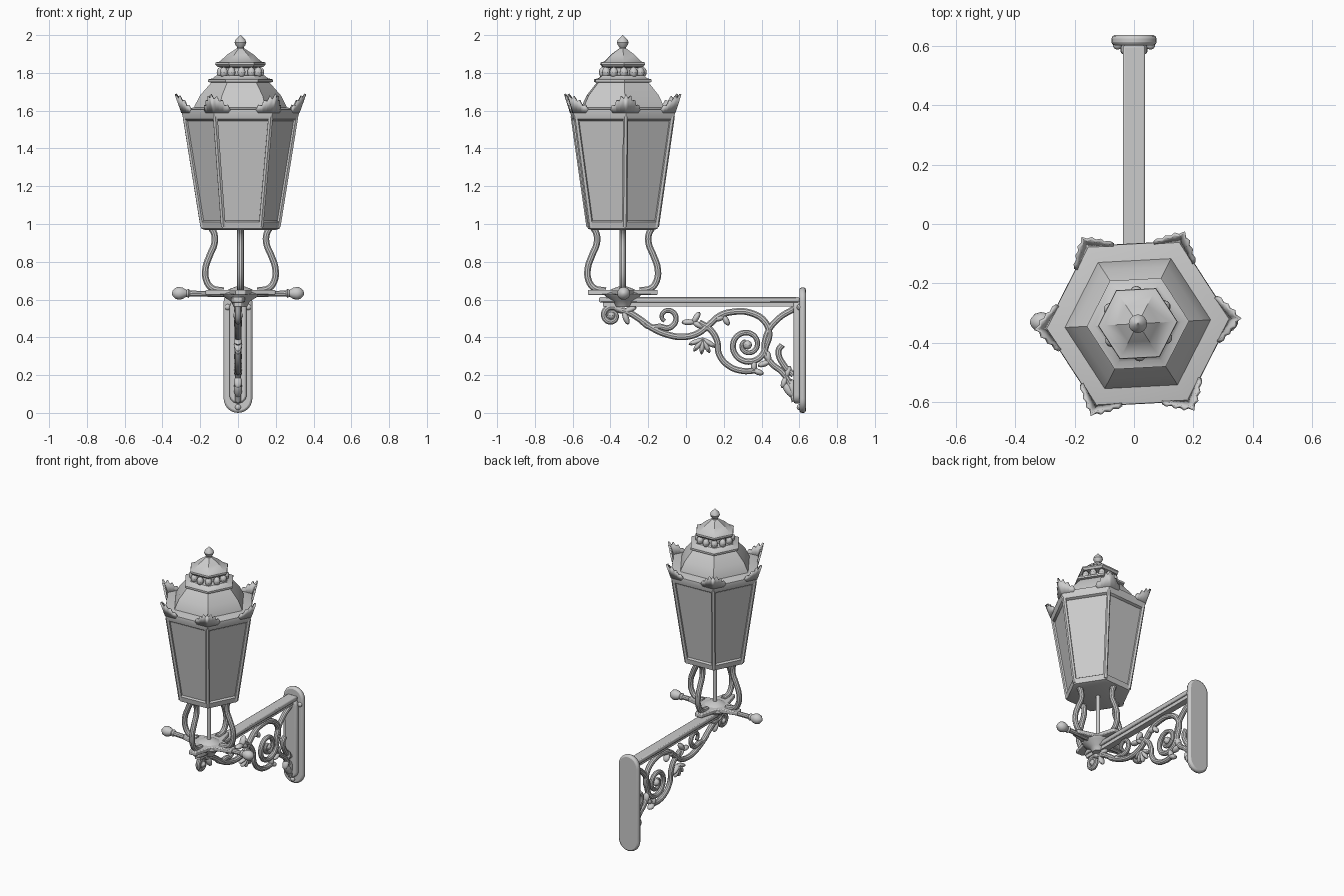
import bpy, bmesh
from math import sin, cos, pi, radians
from mathutils import Vector, Matrix

if "Cube" in bpy.data.objects:
    bpy.data.objects.remove(bpy.data.objects["Cube"])

C = Vector((0.013, -0.335, 0))      # lantern axis
TWIST = radians(3)                  # lantern is turned slightly


def finish(name, bm):
    bmesh.ops.recalc_face_normals(bm, faces=bm.faces[:])
    me = bpy.data.meshes.new(name)
    bm.to_mesh(me)
    bm.free()
    ob = bpy.data.objects.new(name, me)
    bpy.context.collection.objects.link(ob)
    return ob


def lathe(name, profile, n=6, mat=None):
    """Rings of n sides from (radius, height) pairs, closed at both ends."""
    bm = bmesh.new()
    off = TWIST if n == 6 else 0
    rings = [[bm.verts.new((r * cos(2 * pi * i / n + off), r * sin(2 * pi * i / n + off), z))
              for i in range(n)] for r, z in profile]
    for a, b in zip(rings, rings[1:]):
        for i in range(n):
            bm.faces.new((a[i], a[(i + 1) % n], b[(i + 1) % n], b[i]))
    bm.faces.new(rings[0])
    bm.faces.new(rings[-1])
    bm.transform(mat or Matrix.Translation(C))
    return finish(name, bm)


def tubes(name, paths, r, res=3):
    """Round bars along smooth paths; each point is (x, y, z) or (x, y, z, radius scale)."""
    cu = bpy.data.curves.new(name, 'CURVE')
    cu.dimensions, cu.bevel_depth, cu.bevel_resolution = '3D', r, res
    cu.resolution_u, cu.use_fill_caps = 5, True
    for pts in paths:
        sp = cu.splines.new('BEZIER')
        sp.bezier_points.add(len(pts) - 1)
        for bp, p in zip(sp.bezier_points, pts):
            bp.co = p[:3]
            bp.radius = p[3] if len(p) > 3 else 1
            bp.handle_left_type = bp.handle_right_type = 'AUTO'
    tmp = bpy.data.objects.new(name + "_curve", cu)
    bpy.context.collection.objects.link(tmp)
    dg = bpy.context.evaluated_depsgraph_get()
    me = bpy.data.meshes.new_from_object(tmp.evaluated_get(dg))
    bpy.data.objects.remove(tmp)
    me.name = name
    ob = bpy.data.objects.new(name, me)
    bpy.context.collection.objects.link(ob)
    return ob


def slab(name, outline, push, bevel=0.0):
    """Flat outline pushed along a vector."""
    bm = bmesh.new()
    f = bm.faces.new([bm.verts.new(p) for p in outline])
    ext = bmesh.ops.extrude_face_region(bm, geom=[f])
    bmesh.ops.translate(bm, vec=push, verts=[v for v in ext['geom'] if isinstance(v, bmesh.types.BMVert)])
    ob = finish(name, bm)
    if bevel:
        m = ob.modifiers.new("bevel", 'BEVEL')
        m.width, m.segments, m.limit_method = bevel, 2, 'ANGLE'
    return ob


def blobs(name, items):
    """Stretched spheres: (centre, size, tilt about x)."""
    bm = bmesh.new()
    for c, s, a in items:
        mat = Matrix.Translation(c) @ Matrix.Rotation(a, 4, 'X') @ Matrix.Diagonal((*s, 1))
        bmesh.ops.create_uvsphere(bm, u_segments=10, v_segments=8, radius=1, matrix=mat)
    return finish(name, bm)


def stadium(w, z0, z1, y):
    n = 12
    top = [(w * cos(pi * i / n), y, z1 - w + w * sin(pi * i / n)) for i in range(n + 1)]
    bot = [(-w * cos(pi * i / n), y, z0 + w - w * sin(pi * i / n)) for i in range(n + 1)]
    return top + bot


def spiral(cy, cz, r0, r1, a0, turns):
    n = int(abs(turns) * 10)
    return [(0, cy + (r0 + (r1 - r0) * i / n) * cos(a0 + 2 * pi * turns * i / n),
             cz + (r0 + (r1 - r0) * i / n) * sin(a0 + 2 * pi * turns * i / n),
             1 - 0.35 * i / n) for i in range(n + 1)]


def corner(i, r, z):
    a = i * pi / 3 + TWIST
    return C + Vector((r * cos(a), r * sin(a), z))


# Wall plate, raised rib and bolts
slab("wall_plate", stadium(0.076, 0, 0.664, 0.635), (0, -0.035, 0), 0.012)
slab("wall_plate_rib", stadium(0.045, 0.05, 0.6, 0.605), (0, -0.035, 0), 0.01)
blobs("plate_bolts", [((x, 0.6, z), (0.016, 0.014, 0.016), 0)
                      for x, z in ((0.055, 0.56), (-0.055, 0.56), (0, 0.03))])

# Arm: flat top rail over a narrower web
slab("arm_rail", [(0.037, 0.6, 0.585), (0.037, -0.42, 0.585), (0.02, -0.46, 0.585),
                  (-0.02, -0.46, 0.585), (-0.037, -0.42, 0.585), (-0.037, 0.6, 0.585)], (0, 0, 0.028), 0.006)
slab("arm_web", [(-0.022, -0.44, 0.562), (0.022, -0.44, 0.562), (0.022, 0.59, 0.562),
                 (-0.022, 0.59, 0.562)], (0, 0, 0.025))


# Scrollwork under the arm
def flat(pts):
    return [(0, y, z) for y, z in pts]


tubes("scroll_main_stem", [
    spiral(-0.395, 0.515, 0.05, 0.012, radians(40), 1.4)[::-1] +
    flat([(-0.31, 0.535), (-0.25, 0.5), (-0.18, 0.45), (-0.1, 0.415), (-0.02, 0.402),
          (0.06, 0.42), (0.12, 0.465), (0.18, 0.515), (0.25, 0.535), (0.34, 0.53), (0.42, 0.48), (0.44, 0.41)])
    + spiral(0.325, 0.36, 0.1, 0.02, radians(0), -1.7)], 0.018)
tubes("scroll_branches", [
    flat([(-0.25, 0.5), (-0.19, 0.455)]) + spiral(-0.1, 0.505, 0.06, 0.022, radians(235), 1.0),
    flat([(0.07, 0.48), (0.13, 0.44), (0.165, 0.38), (0.175, 0.31), (0.225, 0.25), (0.3, 0.222), (0.37, 0.225)]),
    flat([(0.575, 0.06), (0.55, 0.15), (0.51, 0.215), (0.455, 0.26), (0.42, 0.32), (0.43, 0.42),
          (0.49, 0.5), (0.57, 0.55)]),
    flat([(0.57, 0.2), (0.52, 0.25), (0.49, 0.33), (0.51, 0.36)])], 0.017)


def leaf(y, z, ang, ln, w=0.016):
    a = radians(ang)
    return ((0, y + cos(a) * ln * 0.8, z + sin(a) * ln * 0.8), (0.022, ln, w), a)


blobs("scroll_leaves",
      [leaf(0.09, 0.39, a, 0.045, 0.014) for a in (200, 232, 264, 296, 328)] +
      [leaf(0.04, 0.48, a, 0.035) for a in (-30, 60, 180)] +
      [leaf(0.2, 0.51, a, 0.03) for a in (-60, 200)] +
      [leaf(0.36, 0.225, a, 0.03) for a in (-20, 90)] +
      [leaf(0.44, 0.27, a, 0.035) for a in (100, 200)] +
      [leaf(0.565, 0.09, a, 0.05, 0.022) for a in (95, 125)] +
      [leaf(0.53, 0.19, a, 0.035) for a in (70, 250)] +
      [leaf(-0.33, 0.535, a, 0.04) for a in (-70, 150, 20)] +
      [((0, -0.395, 0.515), (0.028, 0.022, 0.022), 0), ((0, 0.325, 0.36), (0.024, 0.024, 0.024), 0)])

# Lantern foot: hub, four-pointed base, bowed legs, gas pipe
lathe("base_hub", [(0.035, 0.56), (0.05, 0.59), (0.09, 0.615), (0.1, 0.63), (0.06, 0.655), (0.02, 0.67)], 24)
star = []
for k in range(4):
    for p in ((0.185, -0.026), (0.185, 0.026), (0.06, 0.06)):
        star.append(C + Matrix.Rotation(k * pi / 2, 3, 'Z') @ Vector((*p, 0.625)))
slab("base_star", star, (0, 0, 0.026), 0.005)
bow = [(0.155, 0.98), (0.138, 0.945), (0.138, 0.895), (0.162, 0.835), (0.185, 0.765),
       (0.18, 0.7), (0.15, 0.66), (0.09, 0.648)]
tubes("bowed_legs", [[tuple(C + Vector((r * cos(k * pi / 2), r * sin(k * pi / 2), z))) for r, z in bow]
                     for k in range(4)], 0.018)
lathe("gas_pipe", [(0.013, 0.62), (0.013, 0.98)], 12)

# Ladder rest with knobbed ends
tubes("ladder_bar", [[(-0.3, -0.33, 0.633), (0, -0.335, 0.628), (0.3, -0.33, 0.633)]], 0.016)
knob = [(0.015, -0.06), (0.024, -0.05), (0.018, -0.04), (0.03, -0.02), (0.034, 0), (0.028, 0.02), (0.013, 0.033), (0.003, 0.037)]
for side, label in ((1, "right"), (-1, "left")):
    lathe("ladder_knob_" + label, knob, 16,
          Matrix.Translation((side * 0.313, -0.33, 0.633)) @ Matrix.Rotation(side * pi / 2, 4, 'Y'))

# Lantern body: glass, corner bars, top and bottom bands
lathe("glass_panes", [(0.195, 0.985), (0.29, 1.57)])
tubes("corner_bars", [[tuple(corner(i, 0.2, 0.985)), tuple(corner(i, 0.294, 1.57))] for i in range(6)], 0.014, 1)
lathe("bottom_band", [(0.185, 0.968), (0.207, 0.975), (0.214, 1.01), (0.2, 1.018)])
lathe("top_band", [(0.285, 1.545), (0.302, 1.555), (0.312, 1.59), (0.31, 1.605), (0.24, 1.618)])

# Roof, vent and cap
lathe("roof", [(0.25, 1.6), (0.243, 1.625), (0.215, 1.68), (0.155, 1.748), (0.172, 1.752),
               (0.172, 1.765), (0.145, 1.772), (0.13, 1.785), (0.08, 1.79), (0.075, 1.84)])
blobs("vent_scrolls", [(corner(i / 2, 0.105, 1.803), (0.022, 0.022, 0.028), 0) for i in range(12)])
lathe("cap", [(0.08, 1.825), (0.122, 1.832), (0.134, 1.845), (0.132, 1.855), (0.11, 1.86),
              (0.07, 1.897), (0.02, 1.93)])
lathe("finial", [(0.022, 1.915), (0.017, 1.935), (0.026, 1.947), (0.031, 1.96), (0.026, 1.975),
                 (0.012, 1.989), (0.002, 2.0)], 16)

# Leaf crests folded around the six corners
half = [(0, .088), (.012, .062), (.03, .078), (.037, .05), (.056, .056), (.061, .028), (.08, .03), (.088, .006)]
fan = [(-s, h) for s, h in half[:0:-1]] + half
bm = bmesh.new()
for i in range(6):
    c = corner(i, 0.308, 0)
    out = (c - C).normalized()
    rows = []
    for s, h in fan:
        along = (corner(i + (1 if s > 0 else -1), 0.308, 0) - c).normalized()
        foot = c + along * abs(s) * 0.85 + Vector((0, 0, 1.59))
        tip = c + along * abs(s) + out * 0.4 * h + Vector((0, 0, 1.6 + h))
        rows.append((bm.verts.new(foot), bm.verts.new(tip)))
    for a, b in zip(rows, rows[1:]):
        bm.faces.new((a[0], b[0], b[1], a[1]))
crest = finish("corner_crests", bm)
m = crest.modifiers.new("thickness", 'SOLIDIFY')
m.thickness, m.offset = 0.012, 0

# Smooth shading with crisp edges
for ob in bpy.context.scene.objects:
    ob.select_set(True)
    bpy.context.view_layer.objects.active = ob
bpy.ops.object.shade_smooth_by_angle(angle=radians(35))
